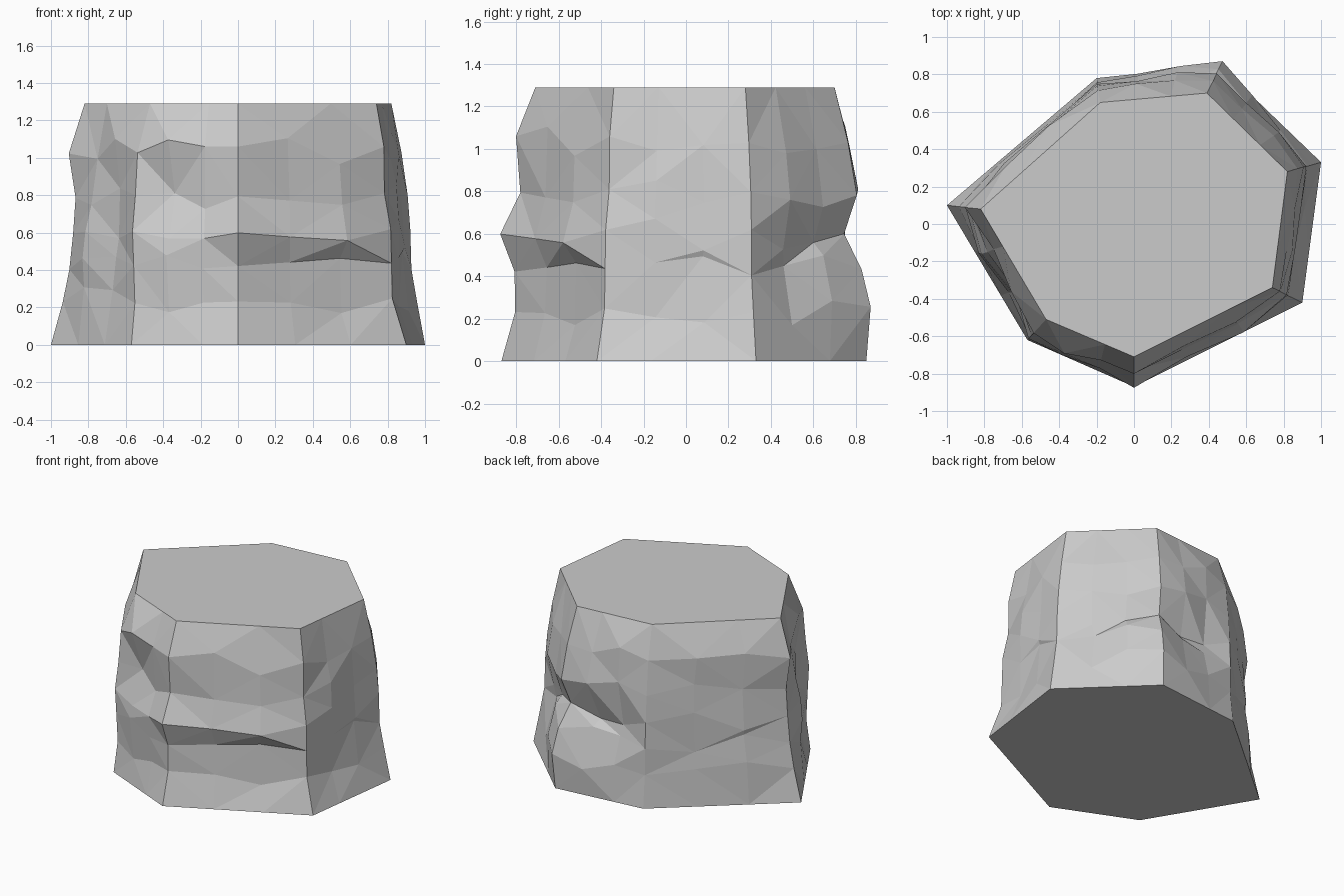
import bpy, bmesh, random
from mathutils import Vector

if "Cube" in bpy.data.objects:
    bpy.data.objects.remove(bpy.data.objects["Cube"])

random.seed(4)
H = 1.29
LEVELS = [0, 0.24, 0.42, 0.6, 0.8, 1.04, H]

# Seven-sided outline: bottom corner, top corner,
# radial bumps up the corner edge, extra bumps up the middle of the side that follows
CORNERS = [
    ((-1.0, .10), (-.82, .08), (-.03, -.04, -.035, -.02, .05), (-.02, -.03, -.03, -.03, -.01)),
    ((-.57, -.62), (-.47, -.51), (0, .03, .06, .06, .07), (0, .01, -.01, -.03, .01)),
    ((0, -.87), (0, -.71), (-.035, -.01, .08, .01, .06), (.01, 0, .01, .02, 0)),
    ((.90, -.42), (.74, -.34), (-.05, -.03, -.01, -.02, .01), (0, -.01, .01, .02, .01)),
    ((1.0, .33), (.82, .28), (-.01, -.015, .005, .02, .02), (0, -.01, 0, .01, .01)),
    ((.46, .85), (.39, .70), (.055, .03, -.04, .055, .04), (-.01, -.05, -.03, .01, .01)),
    ((-.20, .78), (-.18, .65), (0, .02, .03, .04, .04), (.01, 0, .01, .03, .02)),
]

# Ribs and hollows on single columns: (side, column) -> added bumps
RIBS = {
    (0, 0.34): (.04, .07, .08, .06, -.01),
    (1, 0.34): (.01, .01, 0, -.03, .02),
    (2, 0.67): (0, 0, .04, .03, .03),
    (4, 0.34): (0, -.03, .01, .02, .01),
    (5, 0.34): (.03, .01, 0, .01, 0),
    (6, 0.67): (.03, .03, .03, .01, 0),
}


def corner_point(corner, level):
    """Point on a corner edge, pushed in or out from the straight taper."""
    low, high, bumps, _ = corner
    p = Vector(low).lerp(Vector(high), LEVELS[level] / H)
    if 0 < level < len(LEVELS) - 1:
        p += p.normalized() * bumps[level - 1]
    return p


# Columns of points: each corner followed by two points across the side
bm = bmesh.new()
columns = []
for i, corner in enumerate(CORNERS):
    following = CORNERS[(i + 1) % len(CORNERS)]
    for t in (0, 0.34, 0.67):
        rib = RIBS.get((i, t), (0,) * 5)
        column = []
        for k, z in enumerate(LEVELS):
            p = corner_point(corner, k).lerp(corner_point(following, k), t)
            if 0 < k < len(LEVELS) - 1:
                if t:
                    bump = corner[3][k - 1] + rib[k - 1]
                    p += p.normalized() * (bump + random.uniform(-.012, .012))
                    z += random.uniform(-.08, .08)
                else:
                    z += random.uniform(-.02, .02)
            column.append(bm.verts.new((p.x, p.y, z)))
        columns.append(column)

# Chipped sides
sides = []
for a, b in zip(columns, columns[1:] + columns[:1]):
    for k in range(len(LEVELS) - 1):
        sides.append(bm.faces.new((a[k], b[k], b[k + 1], a[k + 1])))
bmesh.ops.triangulate(bm, faces=sides, quad_method='SHORT_EDGE')

# Flat top and base
bm.faces.new([c[-1] for c in columns])
bm.faces.new([c[0] for c in reversed(columns)])
bmesh.ops.recalc_face_normals(bm, faces=bm.faces)

mesh = bpy.data.meshes.new("rock")
bm.to_mesh(mesh)
bm.free()
rock = bpy.data.objects.new("rock", mesh)
bpy.context.collection.objects.link(rock)
